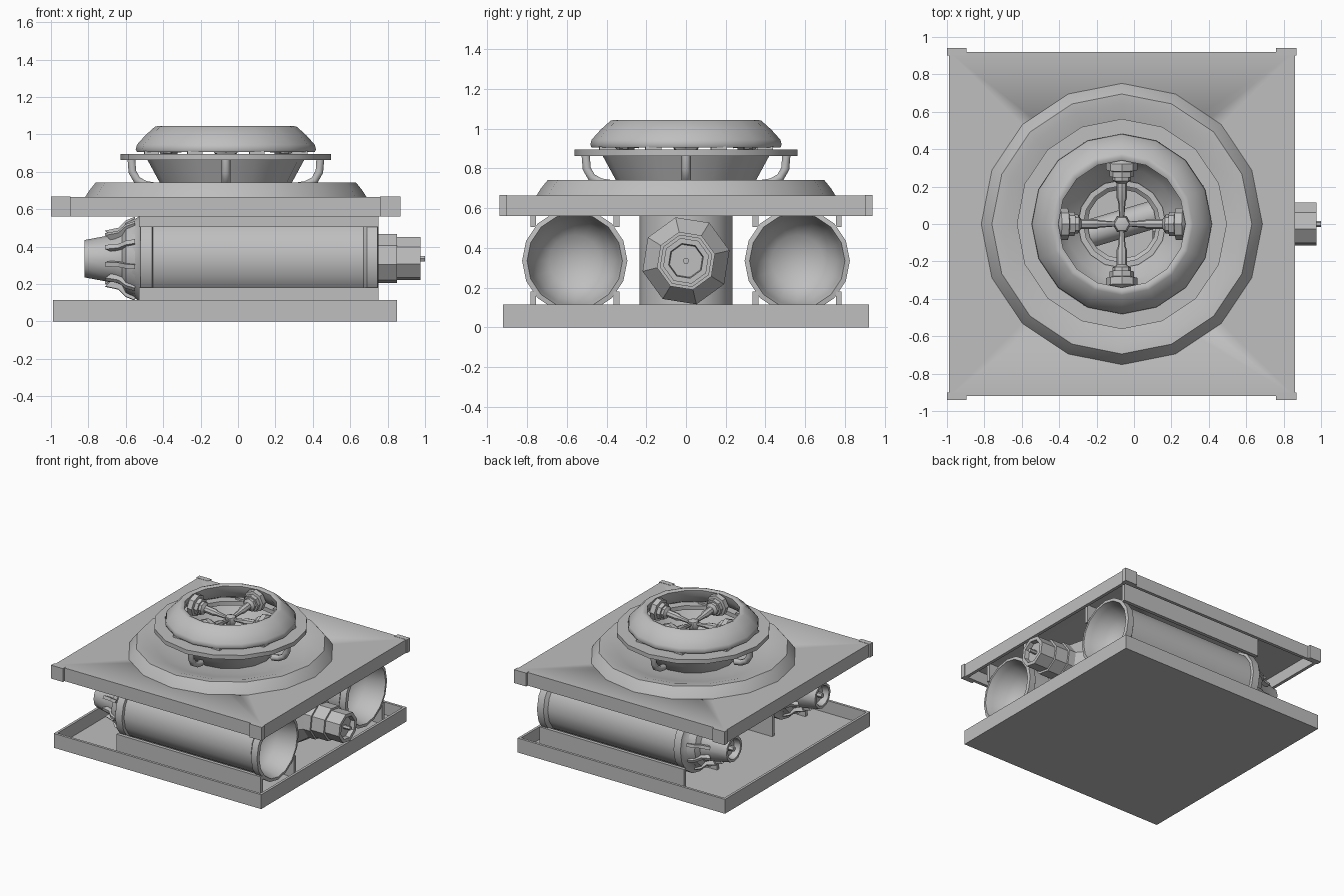
import bpy, bmesh, math
from mathutils import Vector, Matrix

if "Cube" in bpy.data.objects:
    bpy.data.objects.remove(bpy.data.objects["Cube"])

CX = -0.065          # centre of the round parts
grey = bpy.data.materials.new("light_grey")
grey.diffuse_color = (0.52, 0.52, 0.52, 1)
grey.use_nodes = True
grey.node_tree.nodes["Principled BSDF"].inputs["Base Color"].default_value = grey.diffuse_color


def finish(name, bm, angle=40, mat=None):
    if mat:
        bm.transform(mat)
    bmesh.ops.recalc_face_normals(bm, faces=bm.faces)
    me = bpy.data.meshes.new(name)
    bm.to_mesh(me)
    bm.free()
    ob = bpy.data.objects.new(name, me)
    bpy.context.collection.objects.link(ob)
    me.materials.append(grey)
    bpy.ops.object.select_all(action='DESELECT')
    ob.select_set(True)
    bpy.context.view_layer.objects.active = ob
    bpy.ops.object.shade_smooth_by_angle(angle=math.radians(angle))
    return ob


def box(name, x, y, z):
    bm = bmesh.new()
    bmesh.ops.create_cube(bm, size=1)
    for v in bm.verts:
        v.co = [r[0] if c < 0 else r[1] for r, c in zip((x, y, z), v.co)]
    return finish(name, bm)


def lathe(name, prof, n, mat, angle=40, closed=False, twist=0.0):
    """Spin an (r, z) profile about z, then place it with mat."""
    bm = bmesh.new()
    rings = []
    for r, z in prof:
        if r == 0:
            rings.append([bm.verts.new((0, 0, z))] * n)
        else:
            rings.append([bm.verts.new((r * math.cos(a), r * math.sin(a), z))
                          for a in ((i + twist) * math.tau / n for i in range(n))])
    pairs = list(zip(rings, rings[1:]))
    if closed:
        pairs.append((rings[-1], rings[0]))
    for a, b in pairs:
        for i in range(n):
            j = (i + 1) % n
            quad = list(dict.fromkeys((a[i], a[j], b[j], b[i])))
            bm.faces.new(quad)
    return finish(name, bm, angle, mat)


def along(p, d):
    """Matrix that puts local z along d, starting at p."""
    return Matrix.Translation(p) @ Vector(d).to_track_quat('Z', 'Y').to_matrix().to_4x4()


def pan(name, x, y, z, wall, floor_top):
    """Thin walled tray, open above or below."""
    (x0, x1), (y0, y1), (z0, z1) = x, y, z
    t = 0.015
    fz = (z1 - t, z1) if floor_top else (z0, z0 + t)
    ob = box(name, x, y, fz)
    wz = (z0, fz[0]) if floor_top else (fz[1], z1)
    for s, r in (("left", (x0, x0 + wall)), ("right", (x1 - wall, x1))):
        box(f"{name}_{s}_wall", r, y, wz)
    for s, r in (("front", (y0, y0 + wall)), ("back", (y1 - wall, y1))):
        box(f"{name}_{s}_wall", (x0 + wall, x1 - wall), r, wz)
    return ob


up = Matrix.Translation((CX, 0, 0))

# Base tray and inverted top cover
pan("base_tray", (-0.99, 0.85), (-0.92, 0.92), (0, 0.115), 0.02, False)
cover = pan("top_cover", (-0.99, 0.86), (-0.92, 0.92), (0.56, 0.665), 0.025, True)
for sy in (-1, 1):
    y = sorted((sy * 0.90, sy * 0.94))
    box("corner_tab_left", (-1.0, -0.895), y, (0.56, 0.667))
    box("corner_tab_right", (0.76, 0.868), y, (0.56, 0.667))

# Round opening in the cover
cutter = lathe("opening_cutter", [(0, 0.6), (0.31, 0.6), (0.31, 0.7), (0, 0.7)], 16, up)
cutter.hide_render = True
cutter.hide_set(True)
mod = cover.modifiers.new("opening", 'BOOLEAN')
mod.object = cutter
mod.operation = 'DIFFERENCE'
mod.solver = 'EXACT'

# Raised dish on the cover
lathe("raised_dish", [(0.755, 0.66), (0.73, 0.70), (0.695, 0.743), (0.64, 0.74),
                      (0.54, 0.71), (0.43, 0.685), (0.30, 0.672)], 16, up)

# Funnel, flat rim and domed ring
lathe("funnel", [(0.42, 0.865), (0.355, 0.745), (0.32, 0.68), (0.20, 0.58),
                 (0.185, 0.59), (0.30, 0.69), (0.335, 0.745), (0.40, 0.865)],
      16, up, closed=True)
lathe("flat_rim", [(0.562, 0.862), (0.562, 0.895), (0.38, 0.895), (0.38, 0.862)],
      16, up, closed=True)
lathe("domed_ring", [(0.34, 1.035), (0.36, 1.045), (0.38, 1.04), (0.43, 0.995),
                     (0.475, 0.945), (0.482, 0.92), (0.475, 0.905), (0.42, 0.905),
                     (0.385, 0.93), (0.35, 0.99)], 16, up, angle=50, closed=True)

for k in range(4):
    a = k * math.pi / 2
    d = Vector((math.cos(a), math.sin(a), 0))
    c = Vector((CX, 0, 0))

    # Curved legs under the rim
    cu = bpy.data.curves.new("rim_leg", 'CURVE')
    cu.dimensions = '3D'
    cu.bevel_depth = 0.024
    cu.bevel_resolution = 1
    cu.use_fill_caps = True
    sp = cu.splines.new('POLY')
    pts = [(0.505, 0.87), (0.50, 0.80), (0.475, 0.755), (0.43, 0.73), (0.37, 0.72)]
    sp.points.add(len(pts) - 1)
    for p, (r, z) in zip(sp.points, pts):
        p.co = (*(c + d * r + Vector((0, 0, z))), 1)
    sp.use_smooth = True
    cu.materials.append(grey)
    bpy.context.collection.objects.link(bpy.data.objects.new("rim_leg", cu))

    # Spacers between rim and dome
    for off in (0.4, 1.18):
        e = Vector((math.cos(a + off), math.sin(a + off), 0)) * 0.43 + c
        box("dome_spacer", (e.x - 0.04, e.x + 0.04), (e.y - 0.04, e.y + 0.04), (0.89, 0.91))

    # Pistons pointing at the middle
    m = along(c + Vector((0, 0, 0.93)) + d * 0.02, d + Vector((0, 0, 0.1)))
    lathe("piston_rod", [(0, 0), (0.012, 0), (0.02, 0.1), (0.028, 0.12), (0.028, 0.2),
                         (0.05, 0.215), (0.05, 0.24), (0, 0.24)], 8, m)
    lathe("piston_head", [(0, 0.235), (0.065, 0.235), (0.065, 0.265), (0.085, 0.27),
                          (0.085, 0.31), (0.06, 0.33), (0, 0.33)], 8, m, angle=30)

# Centre knob holding the pistons
lathe("centre_knob", [(0, 0.86), (0.03, 0.88), (0.05, 0.92), (0.04, 0.95), (0, 0.965)], 6, up)

# Central duct with a slanted pipe inside
lathe("central_duct", [(0.235, 0.02), (0.235, 0.65), (0.205, 0.65), (0.205, 0.02)],
      16, up, closed=True)
lathe("inner_pipe", [(0, -0.19), (0.075, -0.19), (0.075, 0.19), (0, 0.19)], 10,
      along((CX, 0, 0.50), (1, 0.3, 0)))

# Stepped eight-sided connector at the right
lathe("connector", [(0, 0.1), (0.16, 0.1), (0.16, 0.42), (0.225, 0.46), (0.225, 0.58),
                    (0.15, 0.68), (0.15, 0.74), (0.135, 0.74), (0.135, 0.85),
                    (0.118, 0.85), (0.118, 0.975), (0.09, 0.975), (0.085, 0.94),
                    (0, 0.94)], 8, along((0, 0, 0.335), (1, 0, 0)), angle=30, twist=0.3)
lathe("connector_pin", [(0, 0.93), (0.016, 0.93), (0.016, 1.0), (0, 1.0)], 6,
      along((0, 0, 0.335), (1, 0, 0)))

for s in (-1, 1):
    yc = 0.56 * s
    m = along((0, yc, 0.335), (1, 0, 0))
    # Side tank with an open flared mouth and a bowl inside
    lathe("side_tank", [(0, -0.57), (0.20, -0.57), (0.225, -0.53), (0.255, -0.52),
                        (0.255, -0.46), (0.235, -0.455), (0.235, 0.67), (0.262, 0.69),
                        (0.265, 0.745), (0.24, 0.75), (0.225, 0.70), (0.20, 0.60),
                        (0.13, 0.53), (0, 0.50)], 16, m, angle=45)
    # Nozzle at the closed end
    lathe("nozzle", [(0, -0.77), (0.07, -0.77), (0.08, -0.82), (0.10, -0.82),
                     (0.13, -0.66), (0.15, -0.62), (0.19, -0.60), (0.215, -0.55),
                     (0, -0.55)], 12, m, angle=30)
    lathe("nozzle_pin", [(0, -0.82), (0.02, -0.82), (0.02, -0.75), (0, -0.75)], 6, m)

    # Pointed fins around the nozzle
    bm = bmesh.new()
    for k in range(10):
        a = k * math.tau / 10 + 0.2
        prof = ((0.11, -0.55), (0.225, -0.55), (0.205, -0.60), (0.165, -0.64),
                (0.15, -0.71), (0.11, -0.67))
        sides = []
        for t in (-0.012, 0.012):
            sides.append([bm.verts.new((x, yc + r * math.cos(a) - t * math.sin(a),
                                        0.335 + r * math.sin(a) + t * math.cos(a)))
                          for r, x in prof])
        bm.faces.new(sides[0])
        bm.faces.new(sides[1][::-1])
        for i in range(len(prof)):
            j = (i + 1) % len(prof)
            bm.faces.new((sides[0][i], sides[0][j], sides[1][j], sides[1][i]))
    finish("nozzle_fins", bm, 20)

    # Cradle boards above and below the tank
    for q in (-1, 1):
        y = yc + q * 0.21
        box("lower_cradle", (-0.53, 0.75), (y - 0.014, y + 0.014), (0.01, 0.18))
        box("upper_cradle", (-0.53, 0.75), (y - 0.014, y + 0.014), (0.505, 0.655))
